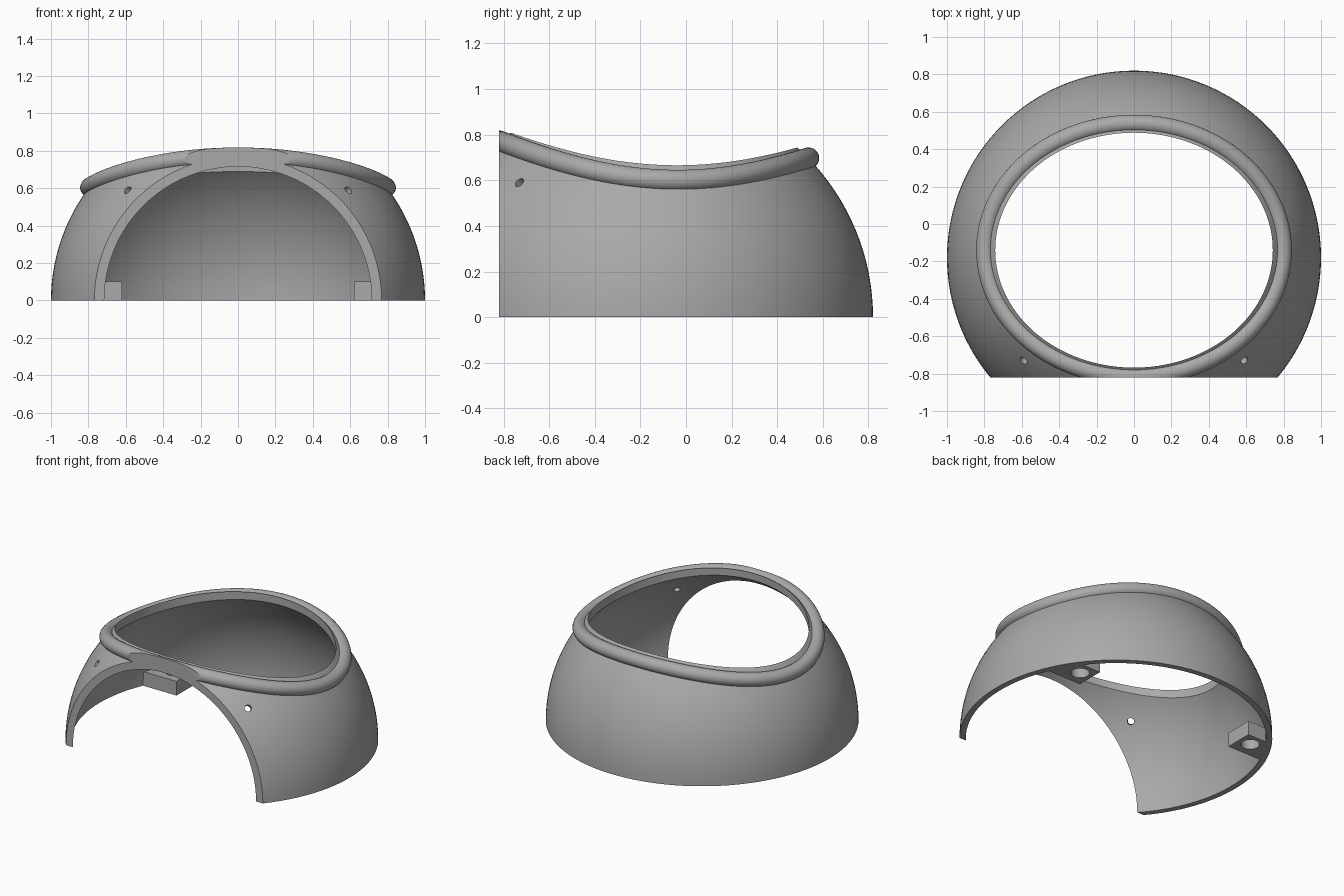
import bpy, bmesh, math
from mathutils import Matrix, Vector

if "Cube" in bpy.data.objects:
    bpy.data.objects.remove(bpy.data.objects["Cube"], do_unlink=True)

CENTRE = Vector((0, -0.18, 0))   # centre of the dome sphere
FRONT = -0.82                    # flat front plane
OPEN_Y = -0.14                   # centre of the top opening

grey = bpy.data.materials.new("plain grey")
grey.use_nodes = True
grey.diffuse_color = (0.4, 0.4, 0.4, 1)
grey.node_tree.nodes["Principled BSDF"].inputs["Base Color"].default_value = (0.4, 0.4, 0.4, 1)


def make(name, bm):
    bmesh.ops.recalc_face_normals(bm, faces=bm.faces)
    mesh = bpy.data.meshes.new(name)
    bm.to_mesh(mesh)
    bm.free()
    mesh.materials.append(grey)
    obj = bpy.data.objects.new(name, mesh)
    bpy.context.collection.objects.link(obj)
    return obj


def sphere(name, radius):
    bm = bmesh.new()
    bmesh.ops.create_uvsphere(bm, u_segments=128, v_segments=64, radius=radius,
                              matrix=Matrix.Translation(CENTRE))
    return make(name, bm)


def box(name, low, high):
    low, high = Vector(low), Vector(high)
    bm = bmesh.new()
    bmesh.ops.create_cube(bm, size=1, matrix=Matrix.Translation((low + high) / 2)
                          @ Matrix.Diagonal((*(high - low), 1)))
    return make(name, bm)


def cylinder(name, place, direction, rx, ry, length, sides):
    turn = Vector(direction).to_track_quat('Z', 'Y').to_matrix().to_4x4()
    bm = bmesh.new()
    bmesh.ops.create_cone(bm, cap_ends=True, segments=sides, radius1=1, radius2=1, depth=length,
                          matrix=Matrix.Translation(place) @ turn @ Matrix.Diagonal((rx, ry, 1, 1)))
    return make(name, bm)


def combine(obj, tool, operation):
    """Apply a boolean and throw the tool away."""
    mod = obj.modifiers.new(operation, 'BOOLEAN')
    mod.operation, mod.object, mod.solver = operation, tool, 'EXACT'
    bpy.context.view_layer.update()
    result = bpy.data.meshes.new_from_object(obj.evaluated_get(bpy.context.evaluated_depsgraph_get()))
    obj.modifiers.clear()
    obj.data = result
    bpy.data.objects.remove(tool, do_unlink=True)


def rim_tube(name, rx, ry, radius, steps=144, sides=24):
    """Round bead following an oval laid onto the dome."""
    bm = bmesh.new()
    path = []
    for i in range(steps):
        a = math.tau * i / steps
        p = Vector((rx * math.cos(a), OPEN_Y + ry * math.sin(a), 0))
        p.z = math.sqrt(1 - (p - CENTRE).length_squared)
        path.append(p)
    rings = []
    for i, p in enumerate(path):
        along = (path[(i + 1) % steps] - path[i - 1]).normalized()
        up = (p - CENTRE).normalized()
        side = along.cross(up).normalized()
        up = side.cross(along)
        rings.append([bm.verts.new(p + radius * (math.cos(t) * side + math.sin(t) * up))
                      for t in (math.tau * k / sides for k in range(sides))])
    for i in range(steps):
        a, b = rings[i - 1], rings[i]
        for k in range(sides):
            bm.faces.new((a[k - 1], a[k], b[k], b[k - 1]))
    return make(name, bm)


def smooth(obj):
    bpy.ops.object.select_all(action='DESELECT')
    obj.select_set(True)
    bpy.context.view_layer.objects.active = obj
    bpy.ops.object.shade_smooth_by_angle(angle=math.radians(30))


# Domed shell with a raised bead round the top opening
shell = sphere("dome_shell", 1)
combine(shell, rim_tube("rim", 0.797, 0.677, 0.047), 'UNION')
combine(shell, sphere("hollow", 0.96), 'DIFFERENCE')
combine(shell, cylinder("opening", (0, OPEN_Y, 1), (0, 0, 1), 0.742, 0.628, 1.6, 144), 'DIFFERENCE')
combine(shell, box("front_cut", (-2, -3, -2), (2, FRONT, 2)), 'DIFFERENCE')
combine(shell, box("base_cut", (-2, -2, -2), (2, 2, 0)), 'DIFFERENCE')

# Small radial holes beside the front arch
for s in (-1, 1):
    spot = Vector((s * 0.59, -0.73, 0.59))
    combine(shell, cylinder("pin_hole", spot, spot - CENTRE, 0.022, 0.022, 0.3, 24), 'DIFFERENCE')
smooth(shell)

# Mounting lugs inside the base, each with a vertical hole
for s, label in ((1, "left"), (-1, "right")):
    xs = sorted((s * 0.62, s * 0.95))
    lug = box(label + "_mounting_lug", (xs[0], 0.2, 0), (xs[1], 0.4, 0.1))
    combine(lug, sphere("fit", 0.97), 'INTERSECT')
    combine(lug, cylinder("bore", (s * 0.71, 0.31, 0.05), (0, 0, 1), 0.06, 0.06, 0.4, 32), 'DIFFERENCE')
    smooth(lug)
